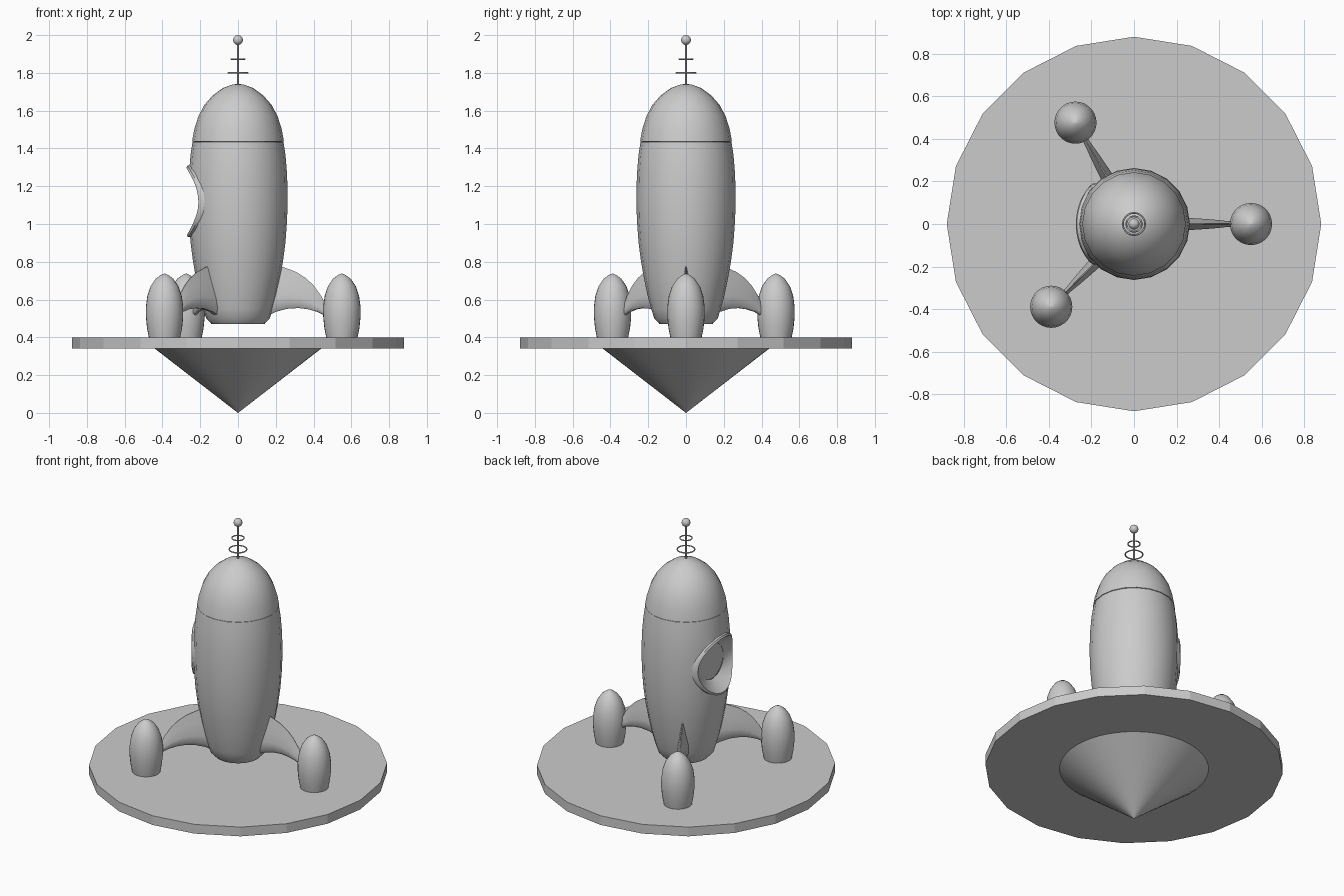
import bpy, bmesh
from math import sin, cos, pi, radians, sqrt
from mathutils import Matrix

if "Cube" in bpy.data.objects:
    bpy.data.objects.remove(bpy.data.objects["Cube"])


def finish(bm, name, angle=35, merge=True):
    if merge:
        bmesh.ops.remove_doubles(bm, verts=bm.verts, dist=1e-5)
    bmesh.ops.recalc_face_normals(bm, faces=bm.faces)
    me = bpy.data.meshes.new(name)
    bm.to_mesh(me)
    bm.free()
    ob = bpy.data.objects.new(name, me)
    bpy.context.collection.objects.link(ob)
    smooth(ob, angle)
    return ob


def smooth(ob, angle=35):
    bpy.ops.object.select_all(action='DESELECT')
    ob.select_set(True)
    bpy.context.view_layer.objects.active = ob
    bpy.ops.object.shade_smooth_by_angle(angle=radians(angle))


def loft(name, loops, cap_start=True, cap_end=True, closed=False, mat=None, angle=35):
    """Skin closed loops of equal point count."""
    bm = bmesh.new()
    rows = [[bm.verts.new(p) for p in lp] for lp in loops]
    n = len(rows[0])
    pairs = list(zip(rows, rows[1:])) + ([(rows[-1], rows[0])] if closed else [])
    for a, b in pairs:
        for i in range(n):
            j = (i + 1) % n
            bm.faces.new((a[i], a[j], b[j], b[i]))
    if cap_start and not closed:
        bm.faces.new(rows[0][::-1])
    if cap_end and not closed:
        bm.faces.new(rows[-1])
    if mat:
        bm.transform(mat)
    return finish(bm, name, angle)


def lathe(name, profile, n, at=(0, 0), angle=35):
    """Revolve (radius, z) points around a vertical axis."""
    loops = [[(at[0] + max(r, 5e-4) * cos(2 * pi * i / n),
               at[1] + max(r, 5e-4) * sin(2 * pi * i / n), z) for i in range(n)]
             for r, z in profile]
    return loft(name, loops, angle=angle)


# Landing pad and the inverted cone under it
lathe("landing_pad", [(0.88, 0.34), (0.88, 0.40)], 20, angle=10)
lathe("pad_base_cone", [(0, 0), (0.44, 0.34)], 48)

# Rocket hull and nose
HULL = [(0.14, 0.47), (0.168, 0.50), (0.184, 0.55), (0.203, 0.62), (0.220, 0.70),
        (0.238, 0.80), (0.251, 0.90), (0.260, 1.02), (0.263, 1.14), (0.260, 1.26),
        (0.252, 1.36), (0.241, 1.435)]
hull = lathe("hull", HULL, 20)
lathe("nose_cone", [(0.235, 1.435), (0.243, 1.438), (0.232, 1.50), (0.210, 1.57),
                    (0.178, 1.63), (0.135, 1.68), (0.08, 1.72), (0.03, 1.738), (0, 1.742)], 20)


def hull_radius(z):
    for (r0, z0), (r1, z1) in zip(HULL, HULL[1:]):
        if z0 <= z <= z1:
            return r0 + (r1 - r0) * (z - z0) / (z1 - z0)
    return HULL[-1][0]


# Round opening cut into the hull on the -x side
WZ, N = 1.12, 40


def circle_x(rad, x):
    return [(x, rad * cos(2 * pi * i / N), WZ + rad * sin(2 * pi * i / N)) for i in range(N)]


cutter = loft("window_cutter", [circle_x(0.177, -0.178), circle_x(0.177, -0.40)])
cutter.hide_render = True
mod = hull.modifiers.new("window_cut", 'BOOLEAN')
mod.operation, mod.solver, mod.object = 'DIFFERENCE', 'EXACT', cutter
bpy.context.view_layer.objects.active = hull
bpy.ops.object.modifier_apply(modifier=mod.name)
bpy.data.objects.remove(cutter)
smooth(hull)


# Window rim: its lip follows the hull, its inside slopes down to a flat pane
def hull_loop(rad, lift):
    pts = []
    for _, y, z in circle_x(rad, 0):
        pts.append((-(sqrt(hull_radius(z) ** 2 - y * y) + lift), y, z))
    return pts


outer, lip = hull_loop(0.190, -0.02), hull_loop(0.190, 0.012)
crest, inner = hull_loop(0.177, 0.016), circle_x(0.112, -0.19)
slope = [tuple(a * 0.5 + b * 0.5 for a, b in zip(p, q)) for p, q in zip(crest, inner)]
slope = [(x + 0.006, y, z) for x, y, z in slope]
loft("window_rim", [outer, lip, crest, slope, inner], False, False, angle=50)
loft("window_pane", [circle_x(0.113, -0.180), circle_x(0.113, -0.187)])

# Fins: (radius, z) of upper edge, (radius, z) of lower edge, half thickness
FIN = [((0.20, 0.785), (0.13, 0.50), 0.036), ((0.25, 0.768), (0.20, 0.535), 0.033),
       ((0.31, 0.745), (0.26, 0.551), 0.029), ((0.36, 0.713), (0.32, 0.555), 0.025),
       ((0.40, 0.675), (0.37, 0.549), 0.021), ((0.44, 0.620), (0.42, 0.535), 0.016),
       ((0.47, 0.560), (0.48, 0.505), 0.012)]
# Blade section: fraction from top to bottom, fraction of half thickness
SECTION = [(0, 0.08), (0.3, 0.5), (0.65, 0.95), (0.88, 0.9), (1, 0.4)]
sides = [(f, w) for f, w in SECTION] + [(f, -w) for f, w in reversed(SECTION)]
POD = [(0.083, 0.40), (0.093, 0.45), (0.099, 0.51), (0.099, 0.56), (0.091, 0.62),
       (0.074, 0.67), (0.047, 0.71), (0.02, 0.73), (0, 0.738)]
for k, deg in enumerate((0, 120, 225), 1):
    a = radians(deg)
    loops = [[(t[0] + (b[0] - t[0]) * f, w * h, t[1] + (b[1] - t[1]) * f)
              for f, w in sides] for t, b, h in FIN]
    loft(f"fin_{k}", loops, mat=Matrix.Rotation(a, 4, 'Z'), angle=50)
    lathe(f"foot_pod_{k}", POD, 28, (0.55 * cos(a), 0.55 * sin(a)))

# Antenna: mast, two hoops and a ball
lathe("antenna_mast", [(0.005, 1.73), (0.005, 1.97)], 10)
for k, (rad, z) in enumerate(((0.052, 1.80), (0.036, 1.873)), 1):
    bpy.ops.mesh.primitive_torus_add(location=(0, 0, z), major_radius=rad, minor_radius=0.004,
                                     major_segments=32, minor_segments=8)
    bpy.context.object.name = f"antenna_hoop_{k}"
    smooth(bpy.context.object, 60)
bpy.ops.mesh.primitive_uv_sphere_add(segments=20, ring_count=12, radius=0.026,
                                     location=(0, 0, 1.974))
bpy.context.object.name = "antenna_ball"
smooth(bpy.context.object)
